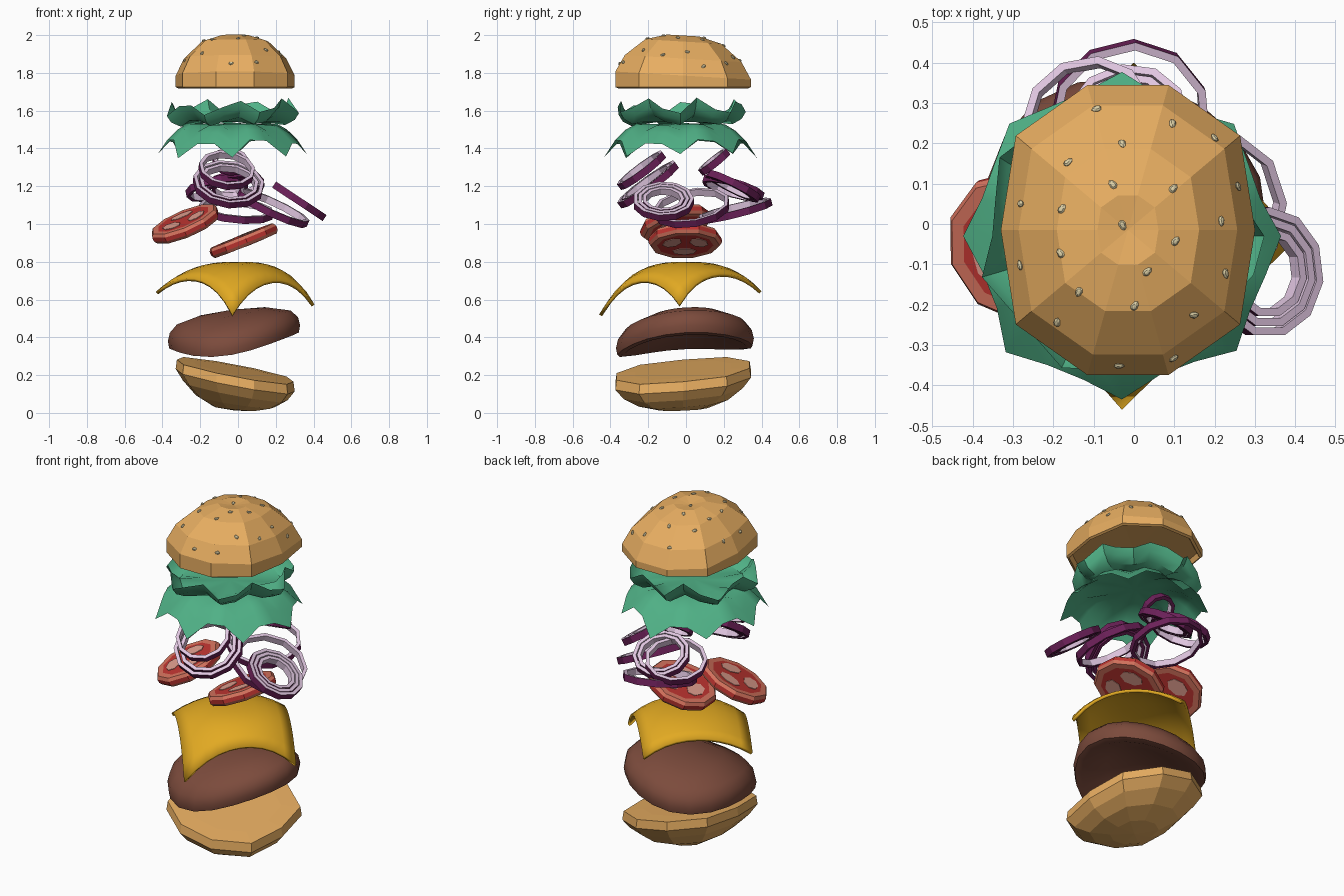
import bpy, bmesh, math, random
from math import sin, cos, pi
from mathutils import Vector
from mathutils.bvhtree import BVHTree

if "Cube" in bpy.data.objects:
    bpy.data.objects.remove(bpy.data.objects["Cube"])

random.seed(4)


def material(name, r, g, b):
    m = bpy.data.materials.new(name)
    m.diffuse_color = (r, g, b, 1)
    m.use_nodes = True
    m.node_tree.nodes["Principled BSDF"].inputs["Base Color"].default_value = m.diffuse_color
    return m


BUN = material("toasted_bun", .80, .42, .12)
SEED = material("sesame", .72, .63, .38)
GREEN = material("lettuce_green", .08, .44, .24)
PURPLE = material("onion_skin", .15, .015, .10)
PALE = material("onion_flesh", .74, .56, .74)
RED = material("tomato_red", .52, .035, .03)
SALMON = material("tomato_rim", .66, .17, .11)
PINK = material("tomato_seed_pocket", .74, .34, .27)
CHEESE = material("cheese_yellow", .76, .40, .016)
MEAT = material("grilled_meat", .20, .07, .045)


def finish(bm, name, mats, smooth=None):
    """Turn a bmesh into a named object, flat or smooth by angle."""
    bmesh.ops.recalc_face_normals(bm, faces=bm.faces)
    me = bpy.data.meshes.new(name)
    bm.to_mesh(me)
    bm.free()
    for m in mats:
        me.materials.append(m)
    ob = bpy.data.objects.new(name, me)
    bpy.context.collection.objects.link(ob)
    if smooth:
        bpy.ops.object.select_all(action='DESELECT')
        ob.select_set(True)
        bpy.context.view_layer.objects.active = ob
        bpy.ops.object.shade_smooth_by_angle(angle=math.radians(smooth))
    return ob


def loft(bm, n, profile, place, bands=None, closed=False):
    """Rings of n points joined along profile (r, z); place(r, z, angle) gives the point."""
    rings = []
    for r, z in profile:
        if r == 0:
            rings.append([bm.verts.new(place(0, z, 0))])
        else:
            rings.append([bm.verts.new(place(r, z, 2 * pi * i / n)) for i in range(n)])
    pairs = list(zip(rings, rings[1:]))
    if closed:
        pairs.append((rings[-1], rings[0]))
    for k, (a, b) in enumerate(pairs):
        for i in range(n):
            j = (i + 1) % n
            if len(a) == 1:
                f = bm.faces.new((a[0], b[j], b[i]))
            elif len(b) == 1:
                f = bm.faces.new((a[i], a[j], b[0]))
            else:
                f = bm.faces.new((a[i], a[j], b[j], b[i]))
            f.material_index = bands[k] if bands else 0


def bun_plan(r, a):
    f = r * (1 + .1 * sin(2 * a) ** 2)
    return -.015 + .315 * f * cos(a), -.015 + .365 * f * sin(a)


def flat_place(r, z, a):
    return r * cos(a), r * sin(a), z


# Bottom bun: tilted shallow bowl
def bottom_place(r, z, a):
    x, y = bun_plan(r, a)
    s = 1 if z > .2 else min(1, r + .15)
    return x, y, z + s * (.09 * y - .19 * x)


bm = bmesh.new()
loft(bm, 10, [(0, .012), (.36, .022), (.66, .06), (.88, .118), (1, .172), (.98, .222), (.7, .225), (0, .225)],
     bottom_place)
finish(bm, "bottom_bun", [BUN])


# Patty: arched thick disc
def patty_place(r, z, a):
    w = r * (1 + .03 * sin(3 * a + 1))
    x, y = -.03 + .35 * w * cos(a), .365 * w * sin(a)
    return x, y, z + .10 * x + .06 * y - .5 * x * x - .85 * y * y


bm = bmesh.new()
loft(bm, 20, [(0, .445), (.5, .445), (.88, .425), (.98, .445), (1, .485), (.97, .525), (.86, .553), (.5, .555), (0, .55)],
     patty_place)
finish(bm, "patty", [MEAT], 50)

# Cheese: square slice with drooping corners
front, right, back, left = Vector((-.03, -.46)), Vector((.405, -.035)), Vector((0, .40)), Vector((-.435, 0))
bm = bmesh.new()
bmesh.ops.create_grid(bm, x_segments=10, y_segments=10, size=.5)
for v in bm.verts:
    u, w = v.co.x + .5, v.co.y + .5
    p = front.lerp(right, u).lerp(left.lerp(back, u), w)
    droop = .21 + .13 * p.x - .05 * p.y
    v.co = (p.x, p.y, .80 - droop * (p.length / .43) ** 2.8)
cheese = finish(bm, "cheese_slice", [CHEESE], 50)
mod = cheese.modifiers.new("thickness", 'SOLIDIFY')
mod.thickness = .018


# Tomato slices: red discs with pale rims and seed pockets on both faces
def tomato(name, centre, normal, radius):
    bm = bmesh.new()
    h = .028

    def place(r, z, a):
        return flat_place(radius * r, z, a)
    loft(bm, 10, [(0, -h), (.77, -h), (.94, -h), (1, -h * .4), (1, h * .4), (.94, h), (.77, h), (0, h)],
         place, [0, 1, 1, 0, 1, 1, 0])
    for side in (-1, 1):
        for k in range(3):
            ang = 2 * pi * k / 3 + .5

            def pocket(r, z, a):
                p, q = .42 + .23 * r * cos(a), .33 * r * sin(a)
                return (radius * (p * cos(ang) - q * sin(ang)),
                        radius * (p * sin(ang) + q * cos(ang)), z)
            low, high = side * (h - .002), side * (h + .003)
            loft(bm, 7, [(0, low), (1, low), (1, high), (0, high)], pocket, [2, 2, 2])
    ob = finish(bm, name, [RED, SALMON, PINK])
    ob.location = centre
    ob.rotation_euler = Vector(normal).to_track_quat('Z', 'Y').to_euler()


tomato("tomato_slice_left", (-.28, -.055, 1.00), (-.42, -.28, 1), .193)
tomato("tomato_slice_right", (.03, -.005, .912), (-.40, -.03, 1), .195)


# Onion rings: faceted hoops, dark outside and underneath, pale inside and on top
def onion(name, centre, normal, radii):
    bm = bmesh.new()
    for R in radii:
        loft(bm, 11, [(R - .02, -.019), (R, -.019), (R, .019), (R - .02, .019)],
             flat_place, [0, 0, 1, 1], True)
    ob = finish(bm, name, [PURPLE, PALE])
    ob.location = centre
    ob.rotation_euler = Vector(normal).to_track_quat('Z', 'Y').to_euler()


onion("onion_rings_front", (-.05, -.20, 1.21), (.12, -.6, .82), (.19, .16))
onion("onion_ring_front_upper", (-.06, -.235, 1.285), (.12, -.6, .8), (.15,))
onion("onion_rings_right", (.325, -.12, 1.12), (.55, 0, .83), (.162, .138, .112))
onion("onion_ring_centre_right", (.185, .03, 1.085), (.42, -.15, .9), (.205,))
onion("onion_ring_back_low", (-.01, .26, 1.07), (.1, -.25, 1), (.20,))
onion("onion_rings_back", (-.015, .25, 1.20), (-.12, .45, .9), (.155, .13))
onion("onion_ring_back_left", (-.11, .25, 1.19), (-.2, .3, 1), (.168,))
onion("onion_ring_back_top", (-.04, .15, 1.33), (.1, -.6, .75), (.095,))


# Lettuce: two ruffled single-sheet leaves
def leaf(name, n, profile, ruffle, lobes, phase, centre, jitter):
    bm = bmesh.new()
    offs = [random.uniform(-jitter, jitter) for _ in range(n)]

    def place(r, z, a):
        k = round(a * n / (2 * pi)) % n
        t = max(0, r - .16) / .2
        wave = cos(lobes * a + phase)
        rr = r * (1 + t * (.06 * wave + 1.5 * offs[k]))
        return centre[0] + rr * cos(a), centre[1] + rr * sin(a), z - t * (ruffle * wave + offs[k])
    loft(bm, n, profile, place)
    finish(bm, name, [GREEN], 35)


leaf("lettuce_lower", 24, [(0, 1.535), (.14, 1.53), (.25, 1.515), (.31, 1.475), (.375, 1.41)],
     .045, 8, 0, (-.03, -.03), .015)
leaf("lettuce_upper", 22, [(0, 1.545), (.16, 1.54), (.27, 1.545), (.315, 1.58), (.335, 1.62)],
     .035, 7, 1, (-.03, -.03), .025)


# Top bun: faceted dome with a slightly recessed underside
def top_place(r, z, a):
    x, y = bun_plan(r, a)
    return x, y, z - (.06 * y if z > 1.76 else 0)


bm = bmesh.new()
loft(bm, 10, [(0, 1.755), (.92, 1.745), (.96, 1.718), (1, 1.725), (1, 1.785), (.86, 1.875), (.56, 1.965),
              (.24, 1.997), (0, 1.985)], top_place)
bmesh.ops.recalc_face_normals(bm, faces=bm.faces)
tree = BVHTree.FromBMesh(bm)
finish(bm, "top_bun", [BUN])

# Sesame seeds: small drops laid on the dome
spots = [(-.09, .285), (-.03, .20), (.095, .25), (.20, .21), (-.165, .15), (-.05, .095), (.095, .085), (.255, .095),
         (-.28, .05), (-.18, .035), (-.03, 0), (.215, .01), (.10, -.045), (-.28, -.105), (-.18, -.075), (.03, -.12),
         (.225, -.12), (-.135, -.165), (0, -.205), (.15, -.225), (-.19, -.245), (.10, -.33), (-.04, -.35)]
bm = bmesh.new()
for x, y in spots:
    hit, normal, _, _ = tree.ray_cast(Vector((x, y, 3)), Vector((0, 0, -1)))
    if hit is None:
        continue
    quat = normal.to_track_quat('Z', 'Y')
    spin = random.uniform(0, 2 * pi)

    def drop(r, z, a):
        px, py = .009 * r * cos(a), .012 * r * sin(a) * (1.4 if sin(a) > 0 else .8)
        return hit + quat @ Vector((px * cos(spin) - py * sin(spin), px * sin(spin) + py * cos(spin), z))
    loft(bm, 8, [(0, -.003), (.8, -.002), (1, .003), (.6, .007), (0, .008)], drop)
finish(bm, "sesame_seeds", [SEED])
